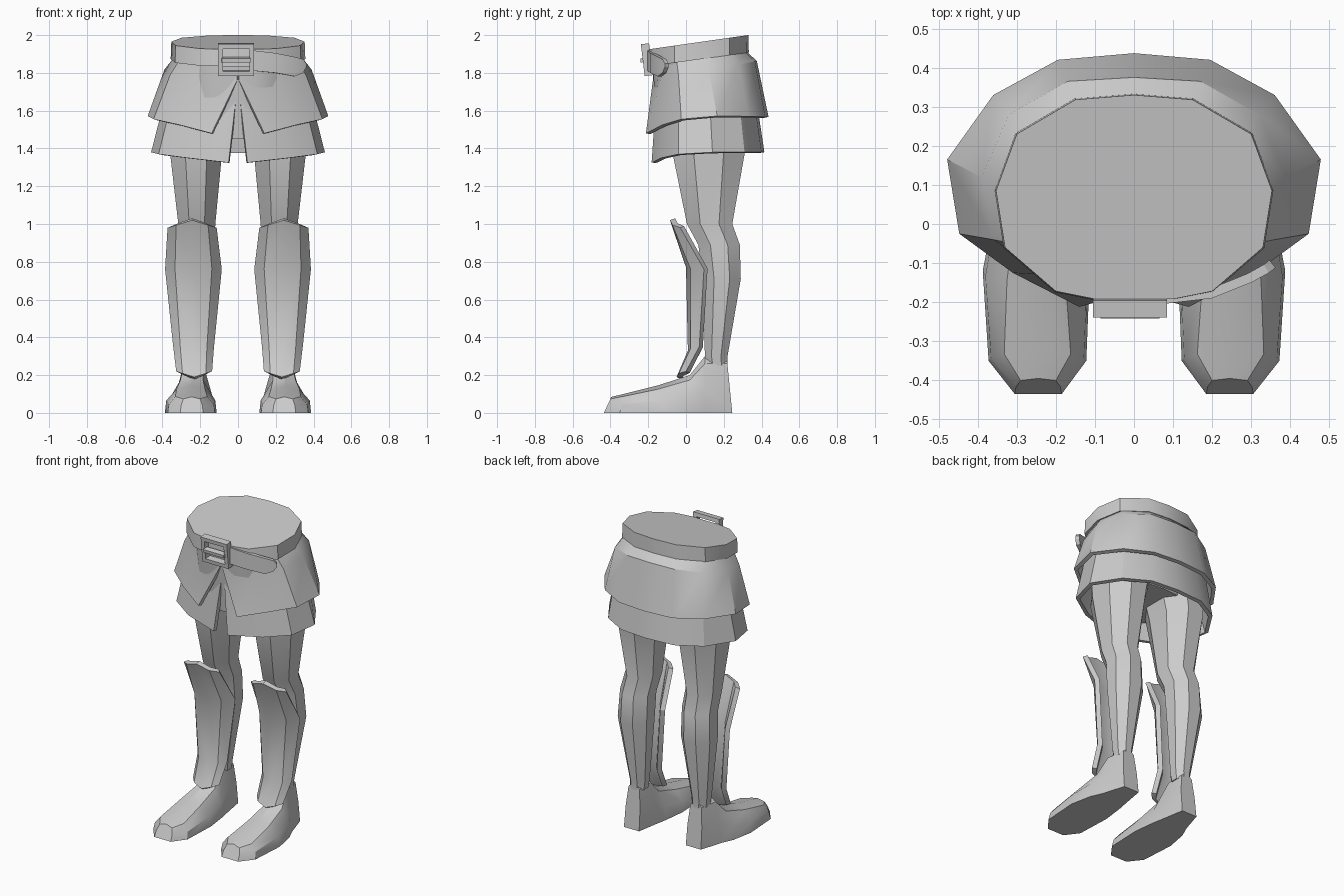
import bpy, bmesh
from math import cos, sin, pi, radians

if "Cube" in bpy.data.objects:
    bpy.data.objects.remove(bpy.data.objects["Cube"])


def loft(name, rings, closed=False, caps=False, thick=0, mirror=False):
    """Skin a list of equal-length point rings (bottom to top, counter-clockwise)."""
    bm = bmesh.new()
    vs = [[bm.verts.new(p) for p in r] for r in rings]
    n = len(rings[0])
    for a, b in zip(vs, vs[1:]):
        for i in range(n if closed else n - 1):
            j = (i + 1) % n
            bm.faces.new((a[i], a[j], b[j], b[i]))
    if caps:
        bm.faces.new(vs[0][::-1])
        bm.faces.new(vs[-1])
    bmesh.ops.remove_doubles(bm, verts=bm.verts, dist=1e-5)
    if closed:
        bmesh.ops.recalc_face_normals(bm, faces=bm.faces)
    me = bpy.data.meshes.new(name)
    bm.to_mesh(me)
    bm.free()
    ob = bpy.data.objects.new(name, me)
    bpy.context.collection.objects.link(ob)
    if thick:
        m = ob.modifiers.new("thickness", 'SOLIDIFY')
        m.thickness, m.offset = thick, -1
    if mirror:
        ob.modifiers.new("mirror", 'MIRROR').use_mirror_merge = False
    return ob


def both(half):
    """Half outline, front to back, mirrored into a full one round the body."""
    return half + [(-p[0], *p[1:]) for p in half[-2::-1]]


def tilt(outline, base, slope, s=1.0):
    return [(x * s, 0.07 + (y - 0.07) * s, base + slope * y) for x, y in outline]


# Waist belt with closed top
waist = both([(.1, -.192), (.2, -.172), (.33, -.06), (.353, .085), (.3, .23), (.15, .318), (0, .33)])
loft("belt", [tilt(waist, 1.862, .14, 1.01), tilt(waist, 1.953, .143)], closed=True, caps=True)

# Pelvis under the skirts
loft("pelvis", [tilt(waist, 1.45, 0, .8), tilt(waist, 1.7, 0, .9), tilt(waist, 1.88, .14, .95)],
     closed=True, caps=True)

# Upper skirt, split at the front
hem = both([(.14, -.212, 1.48), (.31, -.125, 1.525), (.447, -.025, 1.555), (.478, .165, 1.572),
            (.36, .33, 1.57), (.195, .42, 1.567), (0, .437, 1.567)])
shoulder = both([(.004, -.175), (.23, -.13), (.36, -.04), (.39, .12), (.32, .28), (.17, .365), (0, .375)])
tuck = both([(.004, -.17), (.2, -.15), (.31, -.05), (.335, .09), (.285, .23), (.145, .305), (0, .315)])
loft("upper_skirt", [hem, tilt(shoulder, 1.795, .18), tilt(tuck, 1.875, .14)], thick=.025)

# Lower skirt
hem = both([(.05, -.182, 1.325), (.27, -.13, 1.35), (.42, -.04, 1.37), (.46, .14, 1.38),
            (.35, .31, 1.38), (.19, .4, 1.38), (0, .415, 1.38)])
top = both([(.004, -.155), (.21, -.115), (.33, -.04), (.365, .12), (.305, .27), (.16, .345), (0, .355)])
loft("lower_skirt", [hem, tilt(top, 1.74, .1)], thick=.025)

# Loose belt end
strap = [(.07, -.205, 1.812, 1.92), (.2, -.19, 1.80, 1.905), (.3, -.15, 1.782, 1.885),
         (.345, -.125, 1.80, 1.872), (.362, -.112, 1.83, 1.85)]
loft("belt_end", [[(x, y, a) for x, y, a, b in strap], [(x, y, b) for x, y, a, b in strap]], thick=.025)

# Buckle frame and tongue


def rect(w, h, y):
    return [(-w, y, -h), (w, y, -h), (w, y, h), (-w, y, h)]


frame = [rect(.095, .085, .022), rect(.095, .085, -.022), rect(.07, .06, -.022), rect(.07, .06, .022)]
tongue = [rect(.08, .013, .0), rect(.075, .01, -.034)]
for ob in (loft("buckle", frame + frame[:1], closed=True),
           loft("buckle_tongue", tongue, closed=True, caps=True)):
    ob.location = (-.01, -.207, 1.87)
    ob.rotation_euler.x = .12

# Legs: z, centre x, centre y, half width, half depth
leg = [(.25, .225, .165, .05, .055), (.30, .225, .16, .055, .06), (.71, .23, .19, .105, .10),
       (.89, .225, .175, .10, .11), (1.0, .218, .125, .098, .12), (1.37, .222, .12, .137, .19),
       (1.6, .19, .115, .165, .20)]
angles = [pi / 8 + i * pi / 4 for i in range(8)]
k = 1 / cos(pi / 8)
loft("legs", [[(cx + k * rx * cos(a), cy + k * ry * sin(a), z) for a in angles]
              for z, cx, cy, rx, ry in leg], closed=True, caps=True, mirror=True)

# Shin guards: side z, middle z, centre x, half width, front y, side y
guard = [(.22, .19, .232, .095, -.05, .0), (.35, .33, .235, .108, .01, .07),
         (.76, .77, .236, .15, .0, .095), (.98, 1.02, .243, .13, -.085, -.03)]
arc = [(-1, 1), (-.65, .25), (0, 0), (.65, .25), (1, 1)]
loft("shin_guards", [[(cx + u * w, f + (s - f) * t, zm + (zs - zm) * abs(u)) for u, t in arc]
                     for zs, zm, cx, w, f, s in guard], thick=.03, mirror=True)

# Boots, toe to heel: sole y, top y, top z, centre x, half widths at sole and top
boot = [(-.435, -.395, .085, .245, .06, .045), (-.35, -.33, .10, .247, .125, .085),
        (-.12, -.15, .145, .25, .137, .075), (.02, .02, .2, .245, .115, .06),
        (.10, .10, .30, .235, .09, .05), (.245, .215, .30, .225, .055, .04)]
loft("boots", [[(cx + x, yb + (yt - yb) * t, zt * t)
                for x, t in ((-wb, 0), (-wb * .95, .45), (-wt, .87), (0, 1), (wt, .87), (wb * .95, .45), (wb, 0))]
               for yb, yt, zt, cx, wb, wt in boot], closed=True, caps=True, mirror=True)

# Bake modifiers and smooth the gentle edges only
bpy.ops.object.select_all(action='SELECT')
bpy.context.view_layer.objects.active = bpy.data.objects["belt"]
bpy.ops.object.convert(target='MESH')
bpy.ops.object.shade_smooth_by_angle(angle=radians(32))
